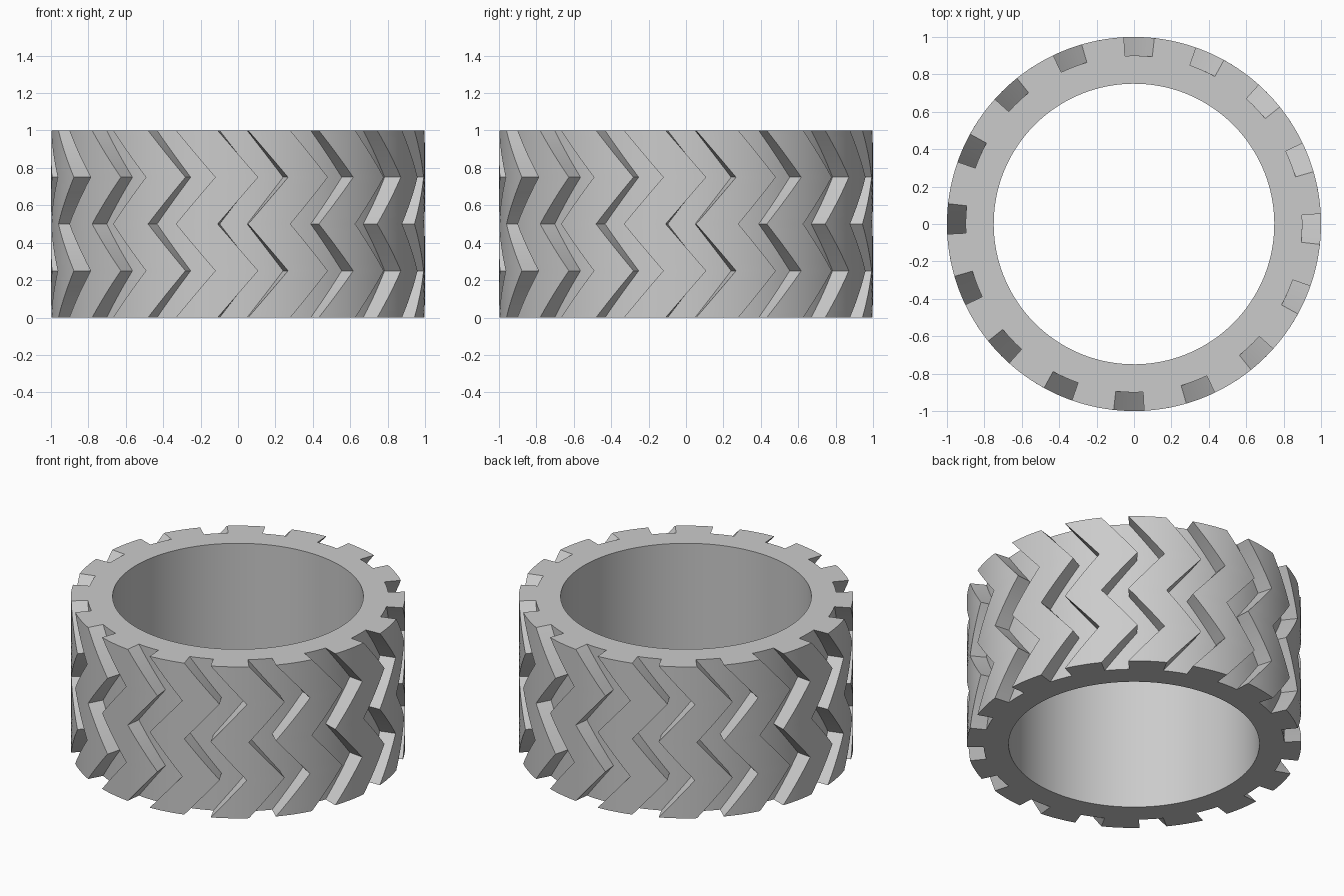
import bpy, bmesh, math

if "Cube" in bpy.data.objects:
    bpy.data.objects.remove(bpy.data.objects["Cube"], do_unlink=True)

# Tyre proportions
BORE, FLOOR, OUTER, HEIGHT = 0.75, 0.9, 1.0, 1.0
GROOVES = 16
PITCH = math.tau / GROOVES
GROOVE_START, GROOVE_WIDTH = -0.109, 0.163   # radians
SWING = 0.217                                # sideways reach of each chevron
GROOVE_COLS, TREAD_COLS = 4, 6
BANDS, STEPS = 4, 6                          # zigzag bands, rows in each band
ROWS = BANDS * STEPS

# Column angles and whether the strip after each one is groove or tread
angles, is_tread = [], []
for g in range(GROOVES):
    start = -math.pi / 2 + g * PITCH + GROOVE_START
    for i in range(GROOVE_COLS):
        angles.append(start + GROOVE_WIDTH * i / GROOVE_COLS)
        is_tread.append(False)
    for i in range(TREAD_COLS):
        angles.append(start + GROOVE_WIDTH + (PITCH - GROOVE_WIDTH) * i / TREAD_COLS)
        is_tread.append(True)
COLS = len(angles)

bm = bmesh.new()
cache = {}


def point(col, row, radius):
    """Shared vertex on the zigzag-sheared cylinder of the given radius."""
    key = (col % COLS, row, radius)
    if key not in cache:
        phase = (row / STEPS) % 2
        a = angles[key[0]] + SWING * (1 - abs(1 - phase))
        cache[key] = bm.verts.new((radius * math.cos(a), radius * math.sin(a),
                                   HEIGHT * row / ROWS))
    return cache[key]


def quad(*corners):
    bm.faces.new([point(*c) for c in corners])


for c in range(COLS):
    n = c + 1
    r = OUTER if is_tread[c] else FLOOR
    # Bore
    quad((c, 0, BORE), (c, ROWS, BORE), (n, ROWS, BORE), (n, 0, BORE))
    # Side walls of the tyre, with block ends where there is tread
    for row in (0, ROWS):
        quad((c, row, BORE), (n, row, BORE), (n, row, FLOOR), (c, row, FLOOR))
        if is_tread[c]:
            quad((c, row, FLOOR), (n, row, FLOOR), (n, row, OUTER), (c, row, OUTER))
    for k in range(ROWS):
        # Tread top or groove floor
        quad((c, k, r), (n, k, r), (n, k + 1, r), (c, k + 1, r))
        # Groove walls
        if is_tread[c] != is_tread[c - 1]:
            quad((c, k, FLOOR), (c, k, OUTER), (c, k + 1, OUTER), (c, k + 1, FLOOR))

bmesh.ops.recalc_face_normals(bm, faces=bm.faces)
mesh = bpy.data.meshes.new("tyre")
bm.to_mesh(mesh)
bm.free()

# Single grey rubber
rubber = bpy.data.materials.new("grey_rubber")
rubber.use_nodes = True
rubber.diffuse_color = (0.6, 0.6, 0.6, 1)
rubber.node_tree.nodes["Principled BSDF"].inputs["Base Color"].default_value = (0.6, 0.6, 0.6, 1)
mesh.materials.append(rubber)

tyre = bpy.data.objects.new("tyre", mesh)
bpy.context.collection.objects.link(tyre)
bpy.ops.object.select_all(action='DESELECT')
tyre.select_set(True)
bpy.context.view_layer.objects.active = tyre
bpy.ops.object.shade_smooth_by_angle(angle=math.radians(30))
